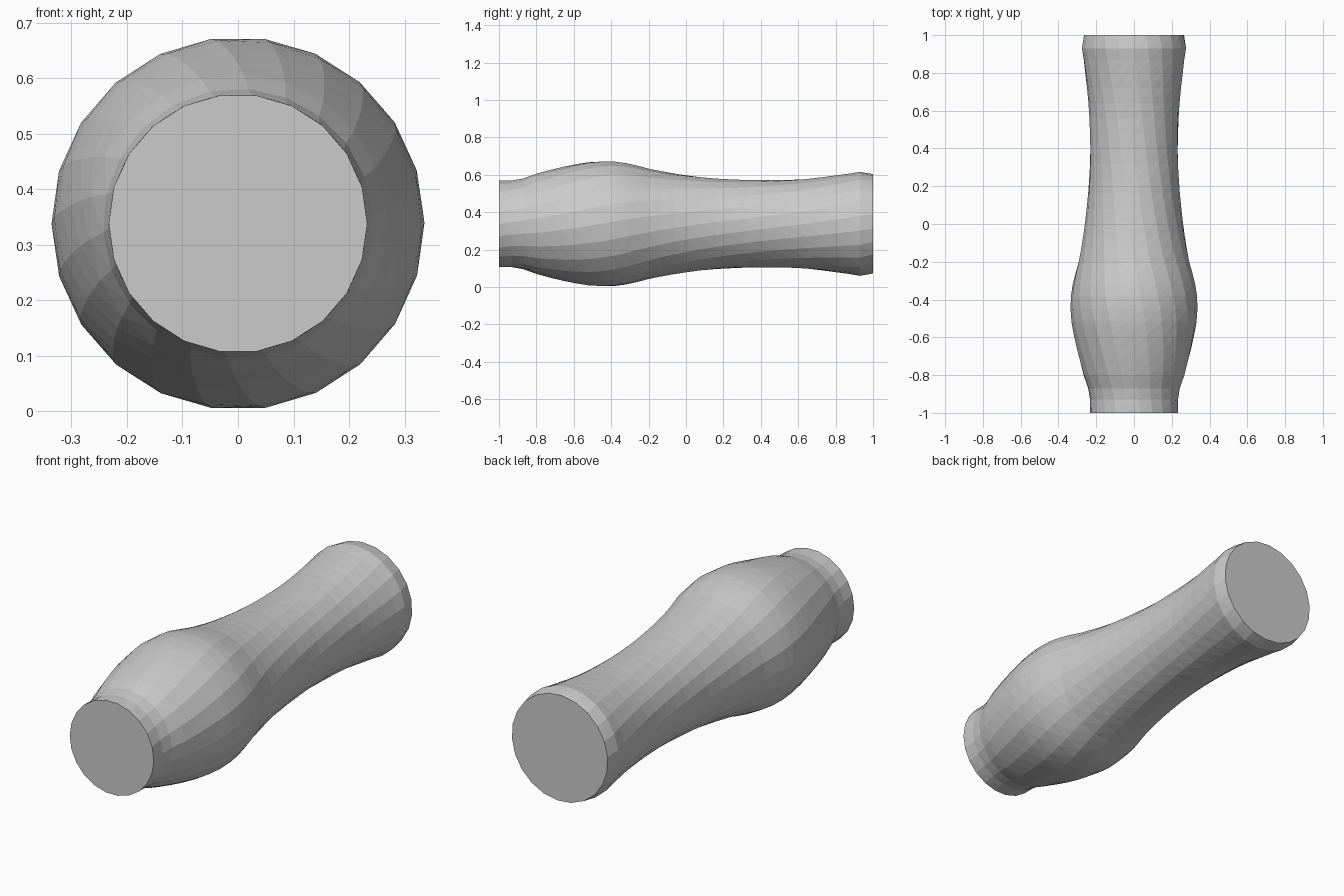
import bpy, bmesh, math

if "Cube" in bpy.data.objects:
    bpy.data.objects.remove(bpy.data.objects["Cube"])

SIDES = 22
AXIS_Z = 0.338
TWIST = math.radians(30)   # gentle spiral of the facets per unit length

# Turned profile: (position along y, radius)
profile = [(-1, .233), (-.93, .233), (-.87, .243), (-.8, .268), (-.73, .287), (-.66, .304),
           (-.59, .319), (-.52, .331), (-.45, .336), (-.38, .334), (-.32, .325), (-.26, .311),
           (-.2, .295), (-.13, .281), (-.06, .269), (.01, .259), (.08, .251), (.16, .243),
           (.24, .238), (.32, .234), (.4, .233), (.48, .234), (.56, .236), (.64, .241),
           (.72, .249), (.8, .259), (.87, .268), (.93, .278), (1, .266)]

# Handle body: rings joined into triangulated bands
bm = bmesh.new()
rings = []
for y, r in profile:
    ring = []
    for i in range(SIDES):
        a = 2 * math.pi * i / SIDES + TWIST * (y + 1)
        ring.append(bm.verts.new((r * math.cos(a), y, AXIS_Z + r * math.sin(a))))
    rings.append(ring)
for a, b in zip(rings, rings[1:]):
    for i in range(SIDES):
        j = (i + 1) % SIDES
        bm.faces.new((a[i], b[i], b[j], a[j]))
bmesh.ops.triangulate(bm, faces=bm.faces[:], quad_method='SHORT_EDGE')

# Flat end caps
bm.faces.new(rings[0])
bm.faces.new(rings[-1])
bmesh.ops.recalc_face_normals(bm, faces=bm.faces[:])

mesh = bpy.data.meshes.new("handle")
bm.to_mesh(mesh)
bm.free()
bpy.context.collection.objects.link(bpy.data.objects.new("handle", mesh))
